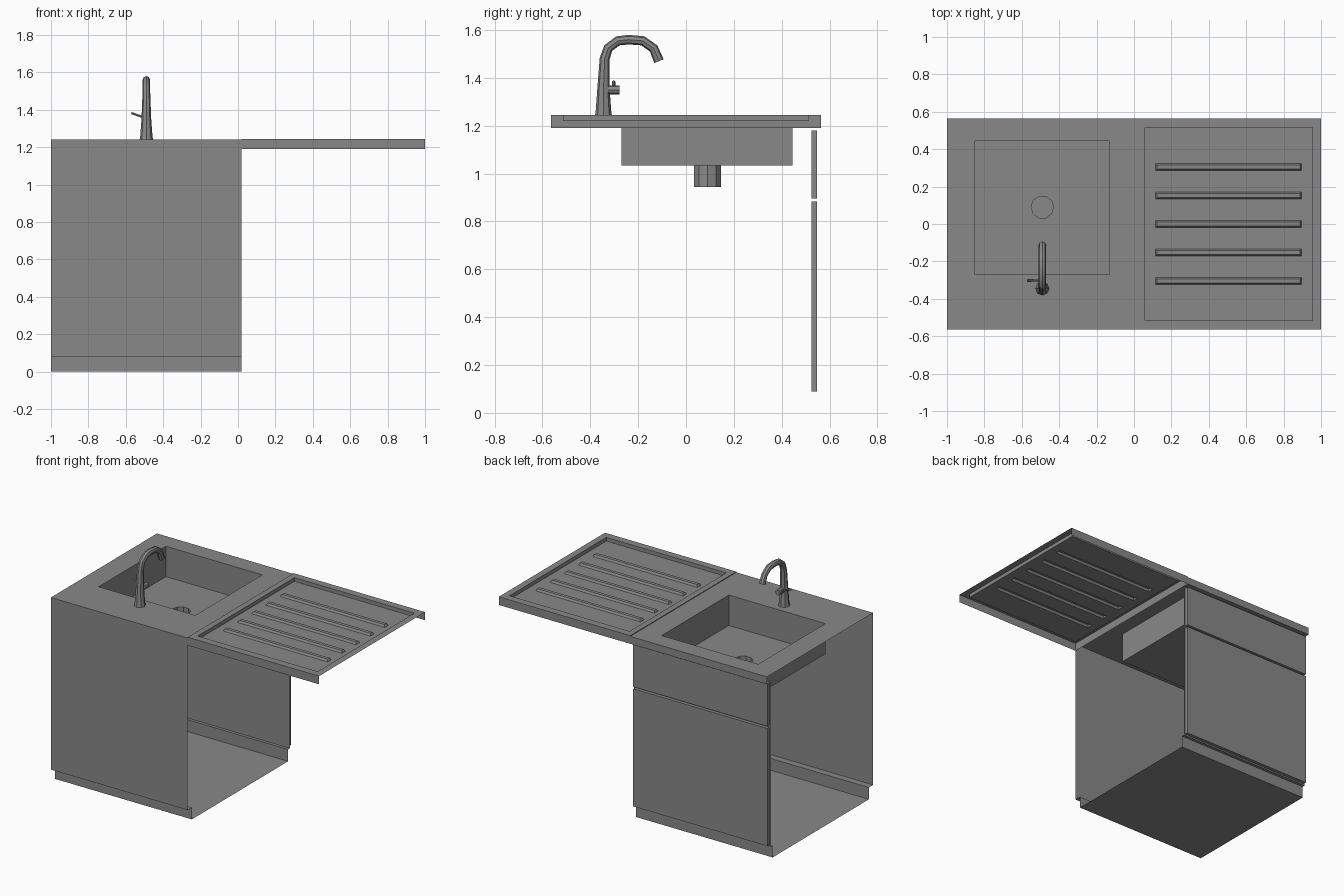
import bpy, bmesh
from math import cos, sin, pi
from mathutils import Vector

if "Cube" in bpy.data.objects:
    bpy.data.objects.remove(bpy.data.objects["Cube"], do_unlink=True)

steel = bpy.data.materials.new("grey_steel")
steel.use_nodes = True
GREY = (0.25, 0.25, 0.25, 1)
steel.diffuse_color = GREY
steel.node_tree.nodes["Principled BSDF"].inputs["Base Color"].default_value = GREY

LEFT, SEAM, RIGHT = -1.0, 0.02, 1.0      # ends of the cabinet and drainer
HALF, TOP, LIP = 0.565, 1.24, 1.19       # half depth, worktop, fascia bottom


def finish(name, bm):
    bmesh.ops.remove_doubles(bm, verts=bm.verts, dist=0.0005)
    bmesh.ops.recalc_face_normals(bm, faces=bm.faces)
    mesh = bpy.data.meshes.new(name)
    bm.to_mesh(mesh)
    bm.free()
    mesh.materials.append(steel)
    ob = bpy.data.objects.new(name, mesh)
    bpy.context.collection.objects.link(ob)
    return ob


def face(bm, points):
    return bm.faces.new([bm.verts.new(p) for p in points])


def rect(x0, x1, y0, y1, z):
    return [(x0, y0, z), (x1, y0, z), (x1, y1, z), (x0, y1, z)]


def ring(bm, a, b):
    """Quads between two matching closed loops of points."""
    for i in range(len(a)):
        j = (i + 1) % len(a)
        face(bm, [a[i], a[j], b[j], b[i]])


def box(name, x0, x1, y0, y1, z0, z1):
    bm = bmesh.new()
    low, high = rect(x0, x1, y0, y1, z0), rect(x0, x1, y0, y1, z1)
    ring(bm, low, high)
    face(bm, low)
    face(bm, high)
    return finish(name, bm)


# Cabinet shell: one open-ended sheet with fascia, recessed plinths and floor
profile = [(HALF, TOP), (HALF, LIP), (0.525, LIP), (0.525, 0.08), (0.505, 0.08),
           (0.505, 0), (-0.52, 0), (-0.52, 0.08), (-HALF, 0.08), (-HALF, TOP)]
bm = bmesh.new()
for (ya, za), (yb, zb) in zip(profile, profile[1:]):
    face(bm, [(LEFT, ya, za), (SEAM, ya, za), (SEAM, yb, zb), (LEFT, yb, zb)])
finish("cabinet_shell", bm)

# Door and drawer front
box("door_panel", LEFT + 0.01, SEAM - 0.01, 0.525, 0.548, 0.09, 0.883)
box("drawer_panel", LEFT + 0.01, SEAM - 0.01, 0.525, 0.548, 0.897, 1.18)

# Worktop with the basin and its drain
bm = bmesh.new()
rim = rect(-0.85, -0.13, -0.27, 0.445, TOP)
basin = [(x, y, 1.035) for x, y, z in rim]
ring(bm, rect(LEFT, SEAM, -HALF, HALF, TOP), rim)
ring(bm, rim, basin)


def drain_loop(z, n=10):
    return [(-0.49 + 0.06 * cos(2 * pi * i / n), 0.09 + 0.06 * sin(2 * pi * i / n), z)
            for i in range(n)]


edges = []
for loop in (basin, drain_loop(1.035)):
    vs = [bm.verts.new(p) for p in loop]
    edges += [bm.edges.new((v, vs[i - 1])) for i, v in enumerate(vs)]
bmesh.ops.triangle_fill(bm, edges=edges, use_beauty=True)
ring(bm, drain_loop(1.035), drain_loop(0.945))
face(bm, drain_loop(0.945))
finish("worktop_basin", bm)

# Drainer: hollow sheet tray with hanging fascias and an open outer end
bm = bmesh.new()
Z, TRAY = 1.245, 1.22
outer = rect(SEAM, RIGHT, -HALF, HALF, Z)
inner = rect(0.06, 0.955, -0.515, 0.515, Z)
ring(bm, outer, inner)
ring(bm, inner, [(x, y, TRAY) for x, y, z in inner])
for i in (0, 2, 3):
    a, b = Vector(outer[i]), Vector(outer[(i + 1) % 4])
    drop = Vector((0, 0, LIP - Z))
    face(bm, [a, b, b + drop, a + drop])

# Tray floor split in strips, each rib strip raised in its middle cell
xs = [0.06, 0.115, 0.895, 0.955]
ys = [-0.515, 0.515]
for k in range(-2, 3):
    ys += [k * 0.152 - 0.019, k * 0.152 + 0.019]
ys.sort()
for r in range(len(ys) - 1):
    for c in range(3):
        cell = rect(xs[c], xs[c + 1], ys[r], ys[r + 1], TRAY)
        if c == 1 and r % 2 == 1:
            s = 0.008
            cap = rect(xs[c] + s, xs[c + 1] - s, ys[r] + s, ys[r + 1] - s, TRAY + 0.014)
            ring(bm, cell, cap)
            face(bm, cap)
        else:
            face(bm, cell)
finish("drainer_tray", bm)


# Tap parts swept along paths of (x, y, z, radius)
def tube(name, path, resolution=2):
    cu = bpy.data.curves.new(name, "CURVE")
    cu.dimensions = "3D"
    cu.bevel_depth = 1.0
    cu.bevel_resolution = resolution
    cu.use_fill_caps = True
    sp = cu.splines.new("POLY")
    sp.points.add(len(path) - 1)
    for pt, (x, y, z, r) in zip(sp.points, path):
        pt.co = (x, y, z, 1)
        pt.radius = r
    cu.materials.append(steel)
    ob = bpy.data.objects.new(name, cu)
    bpy.context.collection.objects.link(ob)
    bpy.ops.object.select_all(action="DESELECT")
    ob.select_set(True)
    bpy.context.view_layer.objects.active = ob
    bpy.ops.object.convert(target="MESH")
    bpy.ops.object.shade_smooth_by_angle()


X = -0.49
spout = [(-0.345, TOP, 0.036), (-0.345, 1.255, 0.033), (-0.345, 1.35, 0.026),
         (-0.34, 1.48, 0.021), (-0.325, 1.525, 0.02), (-0.285, 1.555, 0.02),
         (-0.24, 1.56, 0.02), (-0.18, 1.555, 0.02), (-0.135, 1.523, 0.02),
         (-0.113, 1.47, 0.021)]
tube("tap_spout", [(X, y, z, r) for y, z, r in spout])
tube("tap_valve", [(X, -0.345, 1.35, 0.019), (X, -0.277, 1.35, 0.019)])
tube("tap_lever", [(X, -0.302, 1.354, 0.006), (-0.57, -0.302, 1.383, 0.007)], 1)
